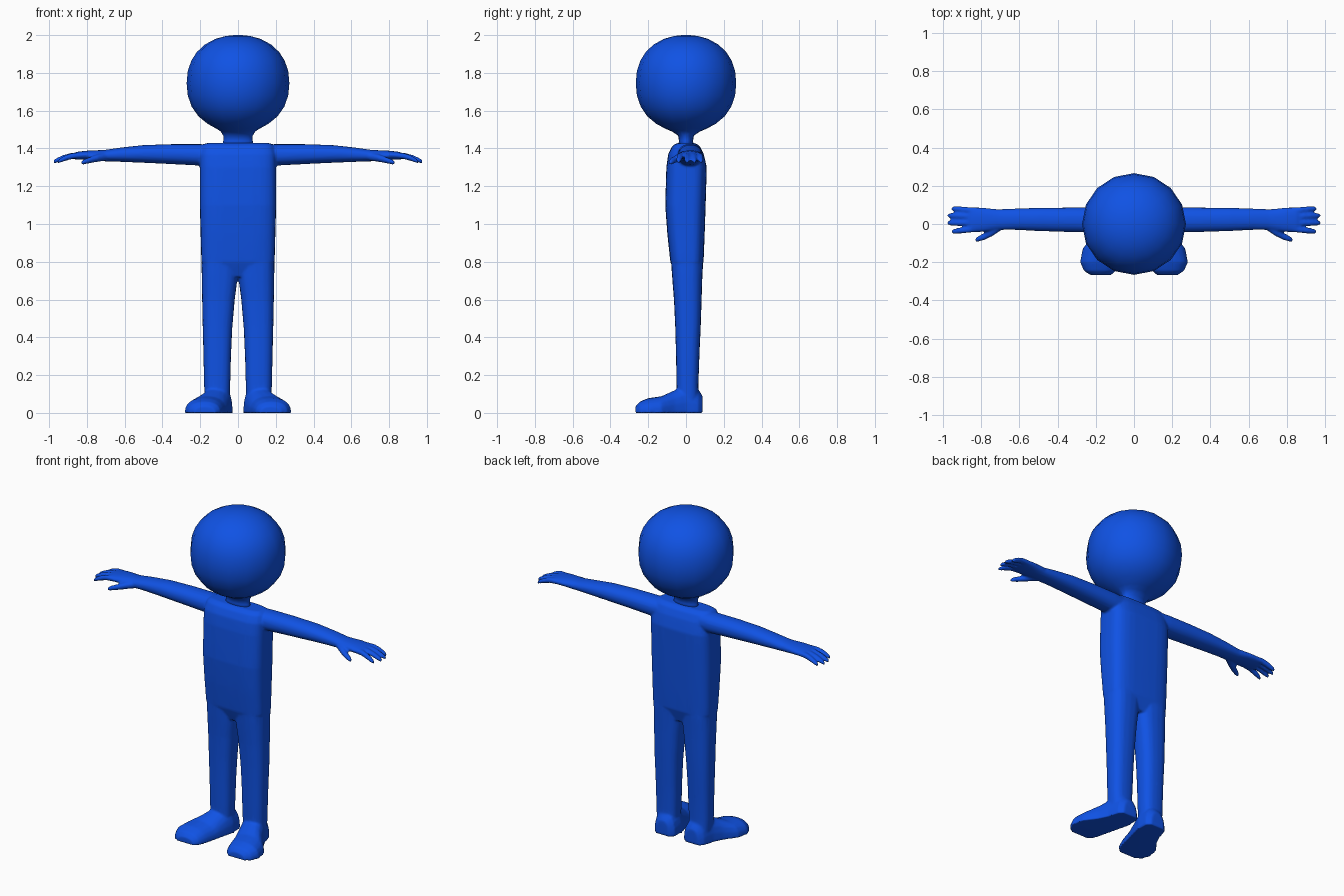
import bpy, bmesh, math
from mathutils import Vector

if "Cube" in bpy.data.objects:
    bpy.data.objects.remove(bpy.data.objects["Cube"])

blue = bpy.data.materials.new("blue")
blue.diffuse_color = (0.005, 0.085, 0.78, 1)
blue.use_nodes = True
blue.node_tree.nodes["Principled BSDF"].inputs["Base Color"].default_value = blue.diffuse_color

AXES = {"X": (Vector((0, 1, 0)), Vector((0, 0, 1))),
        "Y": (Vector((1, 0, 0)), Vector((0, 0, 1))),
        "Z": (Vector((1, 0, 0)), Vector((0, 1, 0)))}


def loft(bm, axis, sections, sides=20, p=2.0, side=1, floor=False):
    """Closed skin through superellipse rings (cx, cy, cz, radius_u, radius_v)."""
    u, v = AXES[axis]
    rings = []
    for cx, cy, cz, ru, rv in sections:
        ring = []
        for i in range(sides):
            a = 2 * math.pi * (i / sides) + math.pi / 2
            c, s = math.cos(a), math.sin(a)
            pt = Vector((cx, cy, cz))
            pt += u * ru * math.copysign(abs(c) ** (2 / p), c)
            pt += v * rv * math.copysign(abs(s) ** (2 / p), s)
            pt.x *= side
            if floor:
                pt.z = max(pt.z, -0.02 if cz < 0 else 0.0)
            ring.append(bm.verts.new(pt))
        rings.append(ring)
    for a, b in zip(rings, rings[1:]):
        for i in range(sides):
            j = (i + 1) % sides
            bm.faces.new((a[i], a[j], b[j], b[i]))
    bm.faces.new(rings[0])
    bm.faces.new(rings[-1])


def finish(bm, name):
    bmesh.ops.remove_doubles(bm, verts=bm.verts, dist=1e-5)
    bmesh.ops.recalc_face_normals(bm, faces=bm.faces)
    for f in bm.faces:
        f.smooth = True
    mesh = bpy.data.meshes.new(name)
    bm.to_mesh(mesh)
    bm.free()
    mesh.materials.append(blue)
    ob = bpy.data.objects.new(name, mesh)
    bpy.context.collection.objects.link(ob)
    return ob


# Head and neck in one turned shape
bm = bmesh.new()
neck = [(1.405, .085, .042), (1.44, .078, .037), (1.468, .078, .042),
        (1.49, .092, .075), (1.505, .115, .11)]
rings = [(0, 0, z, rx, ry) for z, rx, ry in neck]
for z in (1.53, 1.57, 1.62, 1.68, 1.745, 1.81, 1.865, 1.91, 1.95, 1.98, 1.995, 2.0):
    r = max(1 - (abs(z - 1.745) / .255) ** 2.2, 0) ** (1 / 2.2)
    rings.append((0, 0, z, max(.272 * r, .02), max(.266 * r, .02)))
loft(bm, "Z", rings, sides=16)
finish(bm, "head")

# Body: torso
bm = bmesh.new()
torso = [(1.428, .0, .17, .05), (1.412, .0, .188, .074), (1.37, .0, .2, .094),
         (1.3, .003, .202, .107), (1.1, -.003, .202, .107), (.95, 0, .198, .099),
         (.8, .005, .194, .088), (.72, .008, .165, .06)]
loft(bm, "Z", [(0, cy, z, rx, ry) for z, cy, rx, ry in torso], sides=32, p=3.6)

for s in (1, -1):
    # Legs: height, inner x, outer x, front y, back y
    legs = [(.85, 0, .19, -.08, .088), (.78, 0, .193, -.078, .09),
            (.7, .004, .192, -.072, .086), (.6, .017, .19, -.064, .083),
            (.45, .03, .187, -.057, .078), (.3, .037, .183, -.053, .071),
            (.15, .041, .18, -.05, .066), (.05, .045, .175, -.045, .066)]
    loft(bm, "Z", [((a + b) / 2, (c + d) / 2, z, (b - a) / 2, (d - c) / 2)
                   for z, a, b, c, d in legs], p=2.6, side=s)

    # Feet: y, centre x, half width, height
    feet = [(.088, .10, .045, .09), (.065, .10, .07, .125), (0, .108, .08, .15),
            (-.06, .13, .088, .12), (-.13, .165, .105, .088), (-.2, .18, .103, .078),
            (-.245, .178, .085, .06), (-.267, .175, .055, .035)]
    loft(bm, "Y", [(x, y, 0, w, h) for y, x, w, h in feet], p=2.4, side=s, floor=True)

    # Arms and palms
    arms = [(.1, .02, 1.365, .06, .055), (.2, .021, 1.366, .066, .057),
            (.35, .022, 1.37, .064, .053), (.5, .024, 1.371, .061, .047),
            (.62, .025, 1.367, .056, .038), (.71, .023, 1.362, .054, .03),
            (.79, .022, 1.364, .064, .025), (.85, .022, 1.362, .066, .021),
            (.875, .022, 1.358, .055, .014)]
    loft(bm, "X", arms, p=2.2, side=s)

    # Fingers
    for root_y, tip_y, tip_x in ((.07, .08, .957), (.038, .045, .978),
                                 (.006, .005, .978), (-.026, -.04, .955)):
        path = []
        for t, z, r in ((0, 1.363, .016), (.35, 1.361, .0165), (.65, 1.35, .0155),
                        (.9, 1.336, .013), (1, 1.328, .008)):
            path.append((.83 + (tip_x - .83) * t, root_y + (tip_y - root_y) * t, z, r, r))
        loft(bm, "X", path, sides=12, side=s)

    # Thumbs
    thumb = [(.69, -.005, 1.358, .025, .022), (.74, -.038, 1.35, .026, .021),
             (.785, -.066, 1.338, .019, .017), (.815, -.078, 1.329, .015, .014),
             (.832, -.084, 1.323, .008, .008)]
    loft(bm, "X", thumb, sides=12, side=s)

body = finish(bm, "body")

# Fuse the limbs into one soft skin
fuse = body.modifiers.new("fuse", "REMESH")
fuse.mode = "VOXEL"
fuse.voxel_size = 0.007
fuse.use_smooth_shade = True
soften = body.modifiers.new("soften", "SMOOTH")
soften.factor = 0.5
soften.iterations = 5
lighten = body.modifiers.new("lighten", "DECIMATE")
lighten.ratio = 0.2
